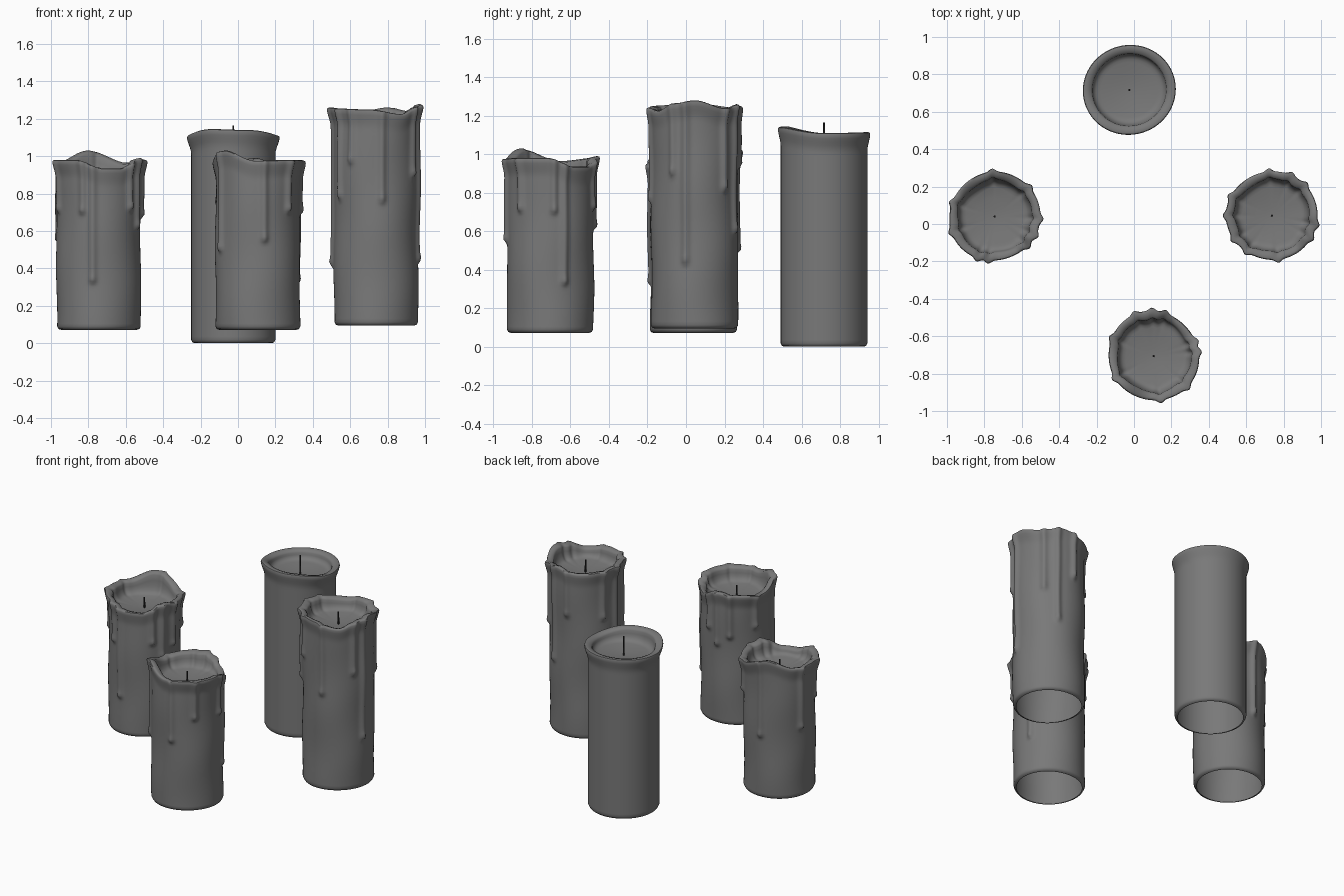
import bpy, bmesh, math
from math import sin, cos, pi, radians

cube = bpy.data.objects.get("Cube")
if cube:
    bpy.data.objects.remove(cube)


def make_material(name, rgb):
    mat = bpy.data.materials.new(name)
    mat.use_nodes = True
    mat.diffuse_color = (*rgb, 1)
    mat.node_tree.nodes["Principled BSDF"].inputs["Base Color"].default_value = (*rgb, 1)
    return mat


WAX = make_material("grey wax", (0.19, 0.19, 0.19))
WICK = make_material("dark wick", (0.02, 0.02, 0.02))
SEGS, RINGS, RADIUS = 160, 60, 0.225


def smooth(t):
    t = max(0.0, min(1.0, t))
    return t * t * (3 - 2 * t)


def around(points, deg):
    """Smooth periodic value from (degrees, value) pairs."""
    deg %= 360
    loop = points + [(points[0][0] + 360, points[0][1])]
    for (a, u), (b, v) in zip(loop, loop[1:]):
        if a <= deg <= b:
            return u + (v - u) * smooth((deg - a) / (b - a))
    return points[0][1]


def drip_bump(drips, deg, z):
    """Thickness of the runs of wax, with a bead at each lower end."""
    total = 0.0
    for angle, end in drips:
        d = radians((deg - angle + 180) % 360 - 180)
        shape = math.exp(-(d / 0.085) ** 2)
        bead = 0.006 * math.exp(-((z - end - 0.03) / 0.025) ** 2)
        total = max(total, shape * (0.017 * smooth((z - end) / 0.03) + bead))
    return total


def finish(bm, name, mat):
    bmesh.ops.recalc_face_normals(bm, faces=bm.faces)
    mesh = bpy.data.meshes.new(name)
    bm.to_mesh(mesh)
    bm.free()
    mesh.materials.append(mat)
    obj = bpy.data.objects.new(name, mesh)
    bpy.context.collection.objects.link(obj)
    bpy.ops.object.select_all(action="DESELECT")
    obj.select_set(True)
    bpy.context.view_layer.objects.active = obj
    bpy.ops.object.shade_smooth_by_angle(angle=radians(50))
    return obj


def candle(name, x, y, base, rim, floor, wick_top, drips=(), flare=0.016,
           wobble=0.004, turn=0):
    bm = bmesh.new()

    def outer(deg, z, top):
        a = radians(deg)
        lip = smooth((z - top + 0.1) / 0.1)
        dents = wobble * (sin(3 * a + 9 * z) * 0.5 + sin(2 * a - 13 * z) * 0.5)
        spread = flare * lip * (1 + 0.25 * sin(2 * a + 1))
        return RADIUS + dents + spread + drip_bump(drips, deg, z)

    # Each column runs from the foot, up the side, over the lip and into the bowl
    rows = []
    for i in range(SEGS):
        deg = 360 * i / SEGS
        top = around(rim, deg)
        foot = outer(deg, base, top)
        col = [(foot - 0.02, base), (foot - 0.007, base + 0.004)]
        for k in range(RINGS + 1):
            z = base + 0.018 + (top - 0.012 - base - 0.018) * k / RINGS
            col.append((outer(deg, z, top), z))
        edge = outer(deg, top, top)
        inner = 0.195 + 0.6 * (edge - RADIUS - flare) + wobble * sin(5 * radians(deg))
        col += [(edge - 0.004, top - 0.003), (edge - 0.013, top),
                (inner + 0.008, top - 0.008), (inner, top - 0.02)]
        for t in (0.2, 0.4, 0.6, 0.8, 1.0):
            drop = top - 0.02 - (top - 0.035 - floor) * sin(t * pi / 2)
            col.append((inner - 0.045 * t * t, drop))
        col += [(0.1, floor + 0.007), (0.04, floor + 0.002)]
        a = radians(deg + turn)
        rows.append([bm.verts.new((x + r * cos(a), y + r * sin(a), z)) for r, z in col])

    centre = bm.verts.new((x, y, floor))
    for i in range(SEGS):
        p, q = rows[i], rows[(i + 1) % SEGS]
        for k in range(len(p) - 1):
            bm.faces.new((p[k], q[k], q[k + 1], p[k + 1]))
        bm.faces.new((p[-1], q[-1], centre))
    finish(bm, name, WAX)

    # Wick standing in the bowl
    bm = bmesh.new()
    low = floor - 0.01
    bmesh.ops.create_cone(bm, cap_ends=True, segments=10, radius1=0.006, radius2=0.005,
                          depth=wick_top - low)
    bmesh.ops.translate(bm, verts=bm.verts, vec=(x, y, (wick_top + low) / 2))
    finish(bm, name + "_wick", WICK)


# Clean candle at the back
candle("plain_candle", -0.025, 0.717, 0.0,
       [(0, 1.11), (90, 1.115), (180, 1.11), (240, 1.145), (290, 1.14)],
       1.035, 1.165, flare=0.02, wobble=0.0)

# Two short dripping candles share one shape, turned differently
short_rim = [(0, 0.98), (50, 0.965), (105, 1.03), (150, 0.975), (195, 0.98),
             (240, 0.98), (275, 0.935), (300, 0.935), (335, 0.99)]
short_drips = [(262, 0.31), (200, 0.69), (248, 0.68), (318, 0.70), (335, 0.60),
               (357, 0.66), (40, 0.72), (93, 0.48), (162, 0.53)]
for name, x, y, turn in (("left_short_candle", -0.745, 0.04, 0),
                         ("front_short_candle", 0.105, -0.705, 117)):
    candle(name, x, y, 0.072, short_rim, 0.87, 0.94, short_drips, turn=turn)

# Tall dripping candle
candle("tall_candle", 0.738, 0.045, 0.095,
       [(0, 1.28), (40, 1.24), (75, 1.26), (110, 1.24), (180, 1.26), (260, 1.25),
        (305, 1.225), (335, 1.265)],
       1.15, 1.235,
       [(180, 0.40), (212, 0.76), (235, 0.95), (278, 0.74), (330, 0.88),
        (348, 0.42), (43, 0.80), (65, 0.58), (94, 0.92), (155, 0.90)])
